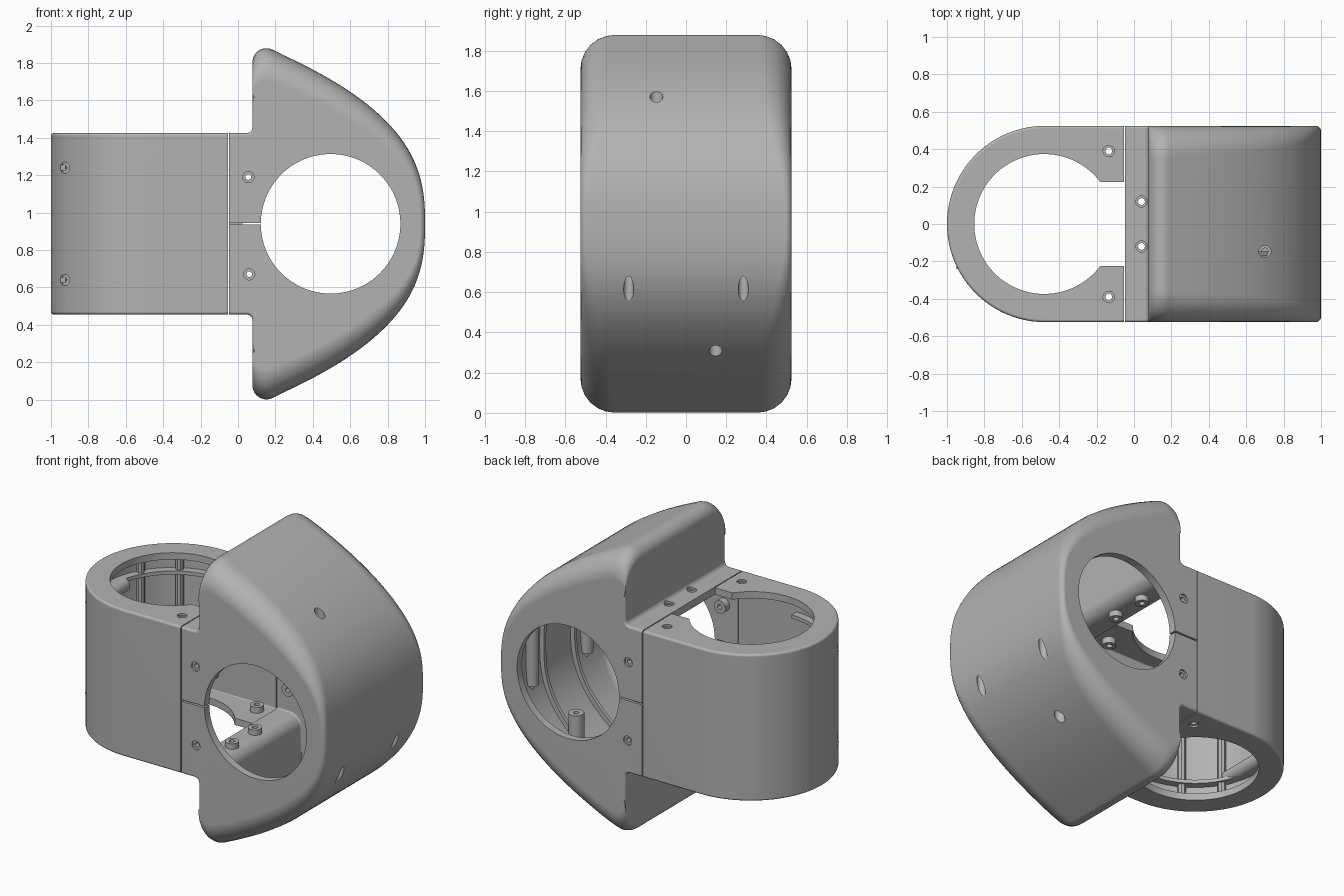
import bpy, bmesh
from math import sin, cos, pi, radians, hypot
from mathutils import Vector

if "Cube" in bpy.data.objects:
    bpy.data.objects.remove(bpy.data.objects["Cube"])

ZC = 0.94       # mid height
HALF_Y = 0.525  # half depth
HALF_Z = 0.485  # half height of the barrel and neck
WALL = 0.05

grey = bpy.data.materials.new("plain_grey")
grey.use_nodes = True
grey.diffuse_color = (0.45, 0.45, 0.45, 1)
grey.node_tree.nodes["Principled BSDF"].inputs["Base Color"].default_value = grey.diffuse_color


def to_object(name, bm):
    bmesh.ops.recalc_face_normals(bm, faces=bm.faces)
    mesh = bpy.data.meshes.new(name)
    bm.to_mesh(mesh)
    bm.free()
    mesh.materials.append(grey)
    obj = bpy.data.objects.new(name, mesh)
    bpy.context.collection.objects.link(obj)
    return obj


def place(axis, a, b, h):
    return Vector((a, h, b + ZC)) if axis == "Y" else Vector((a, b, h + ZC))


def loft(name, outline, half, axis, inset=0.0, rounding=1.0, steps=6):
    """Extrude an outline of (point, normal, edge rounding vector) with rounded ends."""
    bm = bmesh.new()
    rings = []
    levels = [(k, -1) for k in range(steps, -1, -1)] + [(k, 1) for k in range(steps + 1)]
    for k, side in levels:
        t = k / steps * pi / 2
        ring = []
        for p, n, v in outline:
            v = v * rounding
            q = p - n * inset + v * (1 - cos(t))
            h = side * (half - v.length * (1 - sin(t)))
            ring.append(bm.verts.new(place(axis, q.x, q.y, h)))
        rings.append(ring)
    count = len(outline)
    for low, high in zip(rings, rings[1:]):
        for i in range(count):
            j = (i + 1) % count
            bm.faces.new((low[i], low[j], high[j], high[i]))
    bm.faces.new(rings[0])
    bm.faces.new(rings[-1])
    return to_object(name, bm)


def band(name, outline, axis, h, depth, outer, inner):
    """Rib that follows an open outline between two insets."""
    bm = bmesh.new()
    rows = []
    for p, n, v in outline:
        corners = [(p - n * d, h + s * depth) for d, s in
                   ((outer, -1), (outer, 1), (inner, 1), (inner, -1))]
        rows.append([bm.verts.new(place(axis, q.x, q.y, k)) for q, k in corners])
    for a, b in zip(rows, rows[1:]):
        for i in range(4):
            j = (i + 1) % 4
            bm.faces.new((a[i], a[j], b[j], b[i]))
    bm.faces.new(rows[0])
    bm.faces.new(rows[-1])
    return to_object(name, bm)


def rod(name, start, end, radius, sides=32):
    start, end = Vector(start), Vector(end)
    axis = end - start
    bm = bmesh.new()
    bmesh.ops.create_cone(bm, cap_ends=True, segments=sides, radius1=radius,
                          radius2=radius, depth=axis.length)
    bm.transform(axis.to_track_quat("Z", "Y").to_matrix().to_4x4())
    bmesh.ops.translate(bm, vec=(start + end) / 2, verts=bm.verts)
    return to_object(name, bm)


def box(name, center, size):
    bm = bmesh.new()
    bmesh.ops.create_cube(bm, size=1)
    bmesh.ops.scale(bm, vec=size, verts=bm.verts)
    bmesh.ops.translate(bm, vec=center, verts=bm.verts)
    return to_object(name, bm)


def cut(obj, cutters):
    for c in cutters:
        m = obj.modifiers.new("cut", "BOOLEAN")
        m.operation, m.solver, m.object = "DIFFERENCE", "EXACT", c
    graph = bpy.context.evaluated_depsgraph_get()
    mesh = bpy.data.meshes.new_from_object(obj.evaluated_get(graph))
    obj.modifiers.clear()
    obj.data = mesh
    for c in cutters:
        bpy.data.objects.remove(c)


def screw_hole(start, direction, bore=0.018):
    """Counterbored hole entering at start."""
    s, d = Vector(start), Vector(direction)
    return [rod("bore", s - d * 0.05, s + d * 0.14, bore),
            rod("counterbore", s - d * 0.05, s + d * 0.012, 0.03)]


def boss(name, start, end, radius=0.042, bore=0.018):
    obj = rod(name, start, end, radius)
    s, e = Vector(start), Vector(end)
    cut(obj, [rod("bore", s - (e - s) * 0.1, e + (e - s) * 0.1, bore)])


V = Vector

# Outline of the curved housing, upper half first
upper = [(V((-0.047, HALF_Z)), V((1, 1)), V((0, -0.015)))]
for k in range(6):
    t = radians(-90 + 18 * k)
    d = V((cos(t), sin(t)))
    upper.append((V((0.047, HALF_Z + 0.03)) + d * 0.03, -d, d * 0.015))
upper.append((V((0.077, 0.675)), V((-1, 0)), V((0.015, 0))))
for k in range(9):
    t = radians(180 - 113 * k / 8)
    d = V((cos(t), sin(t)))
    upper.append((V((0.152, 0.864)) + d * 0.075, d, V((0, -0.17))))
curve_start = len(upper)
for k in range(1, 33):
    u = 0.989 * (1 - k / 32)
    n = V((1, 0.843 * 2.6 * u ** 1.6 / 0.94)).normalized()
    upper.append((V((1 - 0.843 * u ** 2.6, 0.94 * u)), n, V((-0.03 * n.x, -0.17 * n.y))))
flip = lambda w: V((w.x, -w.y))
lower = [tuple(flip(w) for w in item) for item in upper[-2::-1]]
housing_outline = upper + lower

# Curved housing with hollow inside, side openings, parting slit and screw holes
housing = loft("curved_housing", housing_outline, HALF_Y, "Y")
cutters = [loft("cavity", housing_outline, HALF_Y - WALL, "Y", WALL, 0.7),
           rod("side_opening", (0.495, -1, ZC), (0.495, 1, ZC), 0.373, 128),
           box("slit", (0.08, 0, ZC), (0.11, 2, 0.01))]
for s in (-1, 1):
    cutters.append(box("groove", (0, s * HALF_Y, ZC), (0.12, 0.03, 0.01)))
    cutters.append(rod("nose_hole", (0.945, s * 0.285, 0.4), (0.945, s * 0.285, 0.8), 0.025))
    cutters.append(rod("curve_hole", (0.7, -s * 0.147, ZC + s * 0.5), (0.7, -s * 0.147, ZC + s), 0.032))
    for y in (-0.12, 0.12):
        cutters += screw_hole((0.04, y, ZC + s * HALF_Z), (0, 0, -s))
    for x, z in ((0.055, 1.19), (0.06, 0.67)):
        cutters += screw_hole((x, s * HALF_Y, z), (0, -s, 0), 0.015)
cut(housing, cutters)

# Outline of the barrel, open towards the neck
barrel_outline = [(V((-0.053, HALF_Y)), V((-1, 1)), V((0, -0.015)))]
for k in range(49):
    t = radians(90 + 180 * k / 48)
    d = V((cos(t), sin(t)))
    barrel_outline.append((V((-0.475, 0)) + d * HALF_Y, d, d * -0.015))
barrel_outline.append((V((-0.053, -HALF_Y)), V((-1, -1)), V((0, 0.015))))

# Barrel with hollow inside, end openings and screw holes
barrel = loft("barrel", barrel_outline, HALF_Z, "Z")
cutters = [loft("cavity", barrel_outline, HALF_Z - 0.045, "Z", WALL, 0.5),
           rod("end_opening", (-0.48, 0, 0), (-0.48, 0, 2), 0.374, 128),
           box("neck_slot", (-0.08, 0, ZC), (0.2, 0.45, 2))]
for s in (-1, 1):
    for y in (-0.39, 0.39):
        cutters += screw_hole((-0.135, y, ZC + s * HALF_Z), (0, 0, -s))
    cutters += screw_hole((-0.93, -0.262, ZC + s * 0.3), (0, 1, 0), 0.015)
cut(barrel, cutters)

# Ribs following the inside of both shells
curve = upper[curve_start:] + lower[:len(lower) - curve_start]
for s, side in ((-1, "front"), (1, "back")):
    band(f"{side}_curved_rib", curve, "Y", s * 0.16, 0.012, 0.04, 0.08)
for s, side in ((-1, "lower"), (1, "upper")):
    band(f"{side}_ring_rib", barrel_outline[1:-1], "Z", s * 0.33, 0.012, 0.04, 0.1)
for k in (8, 16, 32, 40):
    p, n, v = barrel_outline[k + 1]
    q = p - n * 0.065
    rod("upright_rib", (q.x, q.y, ZC - 0.45), (q.x, q.y, ZC + 0.45), 0.025, 8)

# Screw posts and bosses inside
for s, level in ((-1, "lower"), (1, "upper")):
    boss(f"{level}_curve_post", (0.7, -s * 0.147, ZC + s * 0.57), (0.7, -s * 0.147, ZC + s * 0.4), 0.048)
    boss(f"{level}_barrel_tube", (-0.905, -0.24, ZC + s * 0.3), (-0.905, 0.1, ZC + s * 0.3), 0.045)
    for y in (-1, 1):
        boss(f"{level}_neck_boss", (0.04, y * 0.12, ZC + s * 0.437), (0.04, y * 0.12, ZC + s * 0.4))
        boss(f"{level}_barrel_boss", (-0.135, y * 0.39, ZC + s * 0.442), (-0.135, y * 0.39, ZC + s * 0.4))
for s in (-1, 1):
    boss("nose_post", (0.925, s * 0.285, 0.72), (0.925, s * 0.285, 1.2), 0.04)
    for x, z in ((0.055, 1.19), (0.06, 0.67)):
        boss("side_boss", (x, s * 0.477, z), (x, s * 0.43, z), 0.042, 0.015)

# Smooth shading with crisp edges
for obj in bpy.context.scene.objects:
    if obj.type == "MESH":
        bpy.ops.object.select_all(action="DESELECT")
        obj.select_set(True)
        bpy.context.view_layer.objects.active = obj
        bpy.ops.object.shade_smooth_by_angle(angle=radians(30))
        obj.modifiers.new("even_shading", "WEIGHTED_NORMAL").keep_sharp = True
